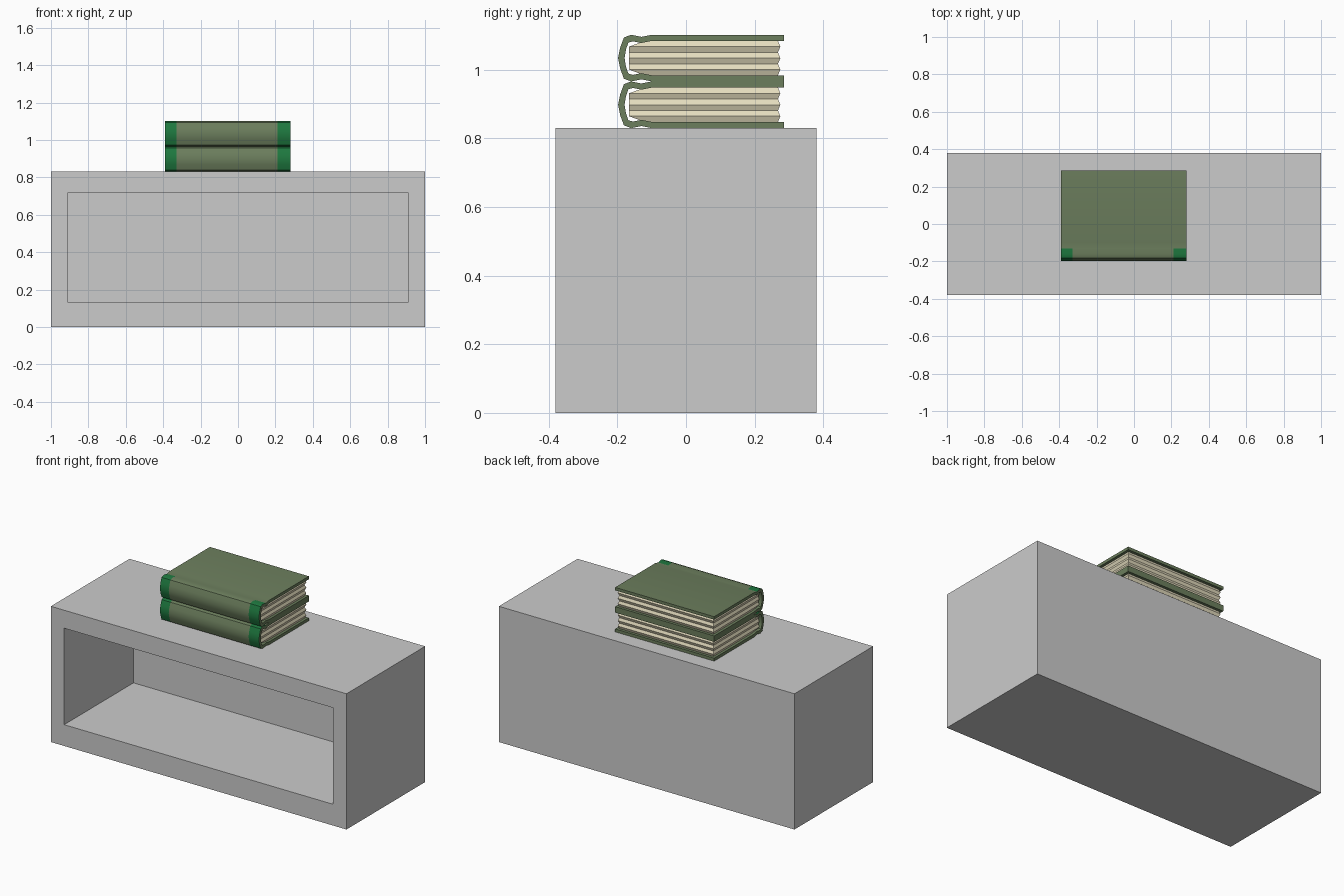
import bpy, bmesh
from mathutils import Matrix

if "Cube" in bpy.data.objects:
    bpy.data.objects.remove(bpy.data.objects["Cube"])


def material(name, rgb):
    m = bpy.data.materials.new(name)
    m.diffuse_color = (*rgb, 1)
    m.use_nodes = True
    m.node_tree.nodes["Principled BSDF"].inputs["Base Color"].default_value = m.diffuse_color
    return m


cover_mat = material("cover_green", (0.15, 0.21, 0.11))
band_mat = material("band_green", (0.013, 0.19, 0.05))
page_mat = material("paper", (0.78, 0.72, 0.52))


def finish(name, bm, mats=()):
    bmesh.ops.recalc_face_normals(bm, faces=bm.faces)
    me = bpy.data.meshes.new(name)
    bm.to_mesh(me)
    bm.free()
    for m in mats:
        me.materials.append(m)
    ob = bpy.data.objects.new(name, me)
    bpy.context.collection.objects.link(ob)
    return ob


# Cabinet: box with one recessed open compartment in the front
bm = bmesh.new()
bmesh.ops.create_cube(bm, size=1, matrix=Matrix.Translation((0, 0, 0.415)) @ Matrix.Diagonal((2, 0.76, 0.83, 1)))
front = min(bm.faces, key=lambda f: f.calc_center_median().y)
bmesh.ops.inset_individual(bm, faces=[front], thickness=0.09)
for v in front.verts:
    v.co.x = 0.91 if v.co.x > 0 else -0.91
    v.co.z = 0.72 if v.co.z > 0.415 else 0.13
back = bmesh.ops.extrude_discrete_faces(bm, faces=[front])["faces"][0]
bmesh.ops.translate(bm, verts=back.verts, vec=(0, 0.67, 0))
finish("cabinet", bm)

# Upper half of the cover section (y, z), mirrored for the lower half
OUTER = [(0.285, 0.068), (-0.10, 0.068), (-0.13, 0.062), (-0.16, 0.068),
         (-0.181, 0.060), (-0.192, 0.03), (-0.198, 0)]
INNER = [(0.285, 0.05), (-0.10, 0.05), (-0.13, 0.044), (-0.155, 0.049),
         (-0.168, 0.045), (-0.175, 0.025), (-0.179, 0)]
X_CUTS = (-0.39, -0.33, 0.21, 0.28)


def mirrored(half):
    return half + [(y, -z) for y, z in reversed(half[:-1])]


def book_cover(name, zc):
    bm = bmesh.new()
    outer, inner = mirrored(OUTER), mirrored(INNER)
    n = len(outer)
    loop = outer + inner[::-1]
    rings = [[bm.verts.new((x, y, zc + z)) for y, z in loop] for x in X_CUTS]
    for k in range(3):
        a, b = rings[k], rings[k + 1]
        for i in range(len(loop)):
            j = (i + 1) % len(loop)
            f = bm.faces.new((a[i], a[j], b[j], b[i]))
            # head and tail bands wrap the outside of the spine
            f.material_index = int(k != 1 and 2 <= i < n - 3)
    for r in (rings[0], rings[-1]):
        for i in range(n - 1):
            bm.faces.new((r[i], r[i + 1], r[-2 - i], r[-1 - i]))
    ob = finish(name, bm, (cover_mat, band_mat))
    bpy.ops.object.select_all(action='DESELECT')
    ob.select_set(True)
    bpy.context.view_layer.objects.active = ob
    bpy.ops.object.shade_smooth_by_angle(angle=0.8)


# Page block with zigzag edges
def book_pages(name, zc):
    bm = bmesh.new()
    rings = []
    for k in range(7):
        d = 0 if k % 2 else 0.007
        x0, x1, y0, y1 = -0.38 + d, 0.27 - d, -0.166, 0.275 - d
        if k in (0, 6):
            y0 = -0.12
        z = zc - 0.0502 + 0.1004 * k / 6
        rings.append([bm.verts.new((x, y, z)) for x, y in ((x0, y0), (x1, y0), (x1, y1), (x0, y1))])
    for a, b in zip(rings, rings[1:]):
        for i in range(4):
            j = (i + 1) % 4
            bm.faces.new((a[i], a[j], b[j], b[i]))
    bm.faces.new(rings[0])
    bm.faces.new(rings[-1])
    finish(name, bm, (page_mat,))


for label, zc in (("lower", 0.898), ("upper", 1.034)):
    book_cover(label + "_book_cover", zc)
    book_pages(label + "_book_pages", zc)
